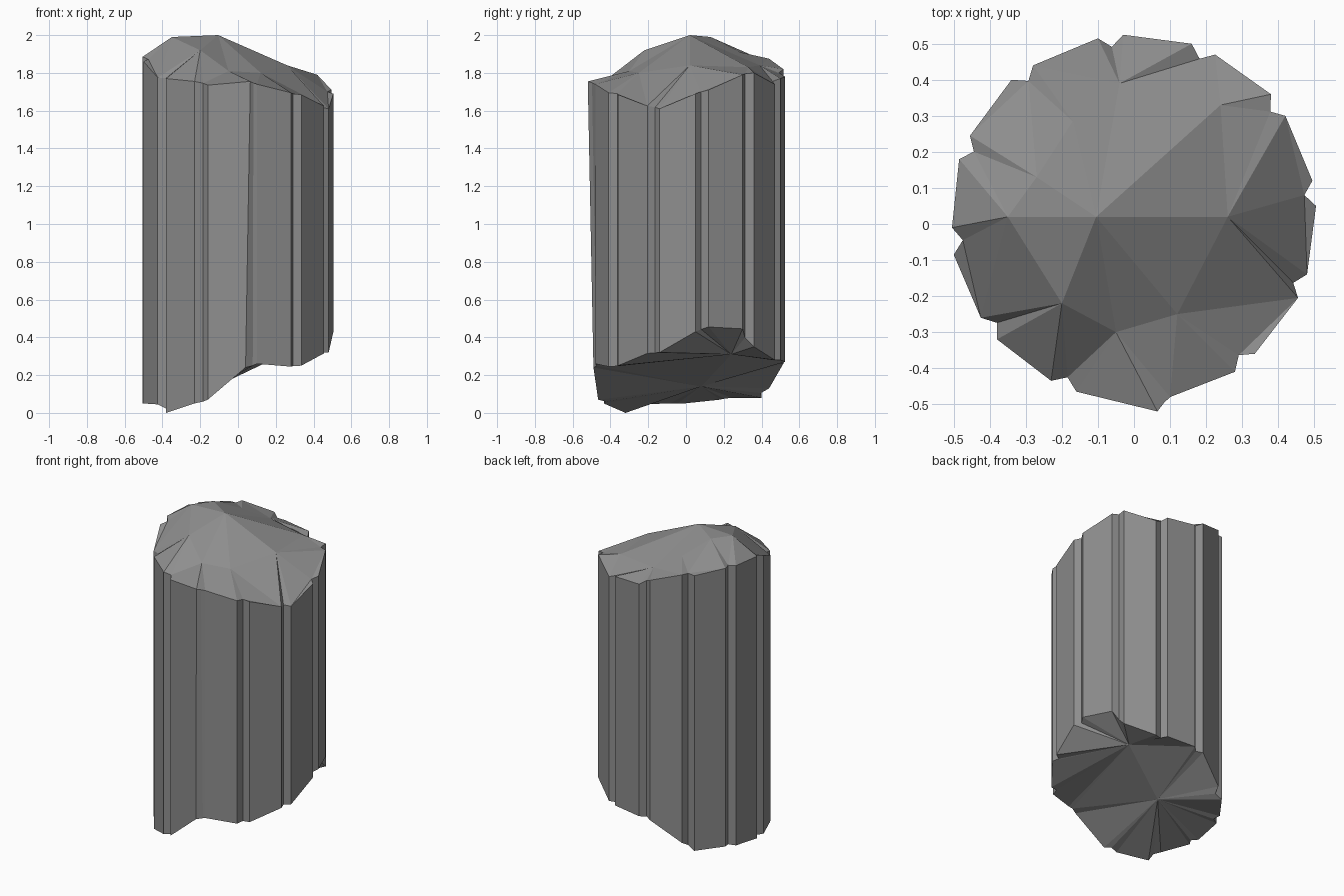
import bpy
import bmesh
from mathutils import Vector
from mathutils.geometry import delaunay_2d_cdt

default_cube = bpy.data.objects.get("Cube")
if default_cube:
    bpy.data.objects.remove(default_cube, do_unlink=True)

# Weathered stone
stone = bpy.data.materials.new("grey_stone")
stone.use_nodes = True
stone_colour = (0.27, 0.27, 0.27, 1)
stone.diffuse_color = stone_colour
shader = stone.node_tree.nodes["Principled BSDF"]
shader.inputs["Base Color"].default_value = stone_colour
shader.inputs["Roughness"].default_value = 0.9

# Twelve flat shaft facets: start corner, end corner, broken top heights, broken bottom heights
facets = [
    ((.48, -.14), (.505, .05), (1.61, 1.69), (.32, .43)),
    ((.495, .12), (.42, .3), (1.71, 1.79), (.455, .445)),
    ((.38, .36), (.225, .47), (1.8, 1.74), (.35, .28)),
    ((.16, .5), (-.03, .525), (1.77, 1.78), (.28, .27)),
    ((-.1, .515), (-.28, .44), (1.82, 1.875), (.26, .13)),
    ((-.34, .4), (-.455, .245), (1.87, 1.89), (.08, .08)),
    ((-.485, .18), (-.505, -.01), (1.89, 1.885), (.07, .05)),
    ((-.5, -.085), (-.425, -.26), (1.86, 1.775), (.05, .045)),
    ((-.38, -.32), (-.23, -.435), (1.77, 1.755), (0, .05)),
    ((-.16, -.465), (.065, -.52), (1.735, 1.755), (.07, .24)),
    ((.1, -.48), (.28, -.41), (1.74, 1.695), (.26, .245)),
    ((.335, -.36), (.455, -.205), (1.685, 1.625), (.25, .315)),
]
CHIPPED = 10          # facet whose leading groove fades out towards the top
GROOVE_DEPTH = .945   # groove line as a fraction of the corner radius


def rim_index(facet, corner):
    """Position on the rim of a facet's groove, start or end."""
    return facet * 3 + ("groove", "start", "end").index(corner)


def build_rim(height_column, chipped_depth):
    """Outline of one broken end, with a groove line before every facet."""
    rim = []
    previous = facets[-1]
    for number, facet in enumerate(facets):
        start = Vector((*facet[0], facet[height_column][0]))
        end = Vector((*facet[1], facet[height_column][1]))
        before = Vector((*previous[1], previous[height_column][1]))
        groove = (start + before) / 2
        depth = chipped_depth if number == CHIPPED else GROOVE_DEPTH
        groove.x *= depth
        groove.y *= depth
        rim += [groove, start, end]
        previous = facet
    return rim


top_rim = build_rim(2, .995)
bottom_rim = build_rim(3, GROOVE_DEPTH)
count = len(top_rim)

# The long chip in the front face leans inward towards the bottom
front_edge = bottom_rim[rim_index(CHIPPED - 1, "end")]
front_edge.x, front_edge.y = .04, -.49

# Peaks and hollows of the broken top
top_points = {
    "peak": (-.105, .02, 2),
    "shoulder": (-.27, .13, 1.99),
    "west": (-.35, .02, 1.99),
    "front_left": (-.2, -.22, 1.92),
    "east": (.26, .02, 1.84),
    "front": (.12, -.25, 1.8),
    "back": (-.17, .285, 1.91),
    "crack": (-.04, .39, 1.84),
    "back_right": (.24, .33, 1.83),
    "valley": (-.05, -.3, 1.81),
}
names = list(top_points)


def top_index(name):
    return count + names.index(name)


# Creases joining the peaks, and creases running out to the rim
ridges = [
    ("peak", "east"), ("peak", "front_left"), ("peak", "shoulder"),
    ("shoulder", "west"), ("west", "front_left"), ("peak", "front"),
    ("east", "front"), ("peak", "back"), ("back", "crack"),
    ("shoulder", "back"), ("east", "back_right"), ("front_left", "valley"),
]
rim_creases = [
    ("east", 11, "end"), ("east", 1, "end"), ("front", 11, "groove"),
    ("shoulder", 6, "groove"), ("crack", 4, "groove"), ("back", 4, "end"),
    ("front_left", 8, "end"), ("front_left", 7, "end"),
]
top_verts = top_rim + [Vector(p) for p in top_points.values()]
creases = [(i, (i + 1) % count) for i in range(count)]
creases += [(top_index(a), top_index(b)) for a, b in ridges]
creases += [(top_index(a), rim_index(f, c)) for a, f, c in rim_creases]
flat = [v.to_2d() for v in top_verts]
_, _, triangles, sources, _, _ = delaunay_2d_cdt(flat, creases, [], 1, .0001)

bm = bmesh.new()
top = [bm.verts.new(v) for v in top_verts]
bottom = [bm.verts.new(v) for v in bottom_rim]

# Broken top surface
for triangle in triangles:
    if all(sources[i] for i in triangle):
        bm.faces.new([top[sources[i][0]] for i in triangle])

# Grooved shaft wall
for i in range(count):
    j = (i + 1) % count
    bm.faces.new((bottom[i], bottom[j], top[j], top[i]))

# Broken underside: two hollows, each with facets fanning to the rim
high_hollow = bm.verts.new((.24, .24, .31))
low_hollow = bm.verts.new((-.115, .08, .14))
back_split = rim_index(3, "end")
front_split = rim_index(CHIPPED, "groove")
for i in range(count):
    hub = low_hollow if back_split <= i < front_split else high_hollow
    bm.faces.new((bottom[(i + 1) % count], bottom[i], hub))
bm.faces.new((bottom[back_split], high_hollow, low_hollow))
bm.faces.new((bottom[front_split], low_hollow, high_hollow))

bmesh.ops.recalc_face_normals(bm, faces=bm.faces)
mesh = bpy.data.meshes.new("broken_column_shaft")
bm.to_mesh(mesh)
bm.free()
mesh.materials.append(stone)
column = bpy.data.objects.new("broken_column_shaft", mesh)
bpy.context.collection.objects.link(column)
